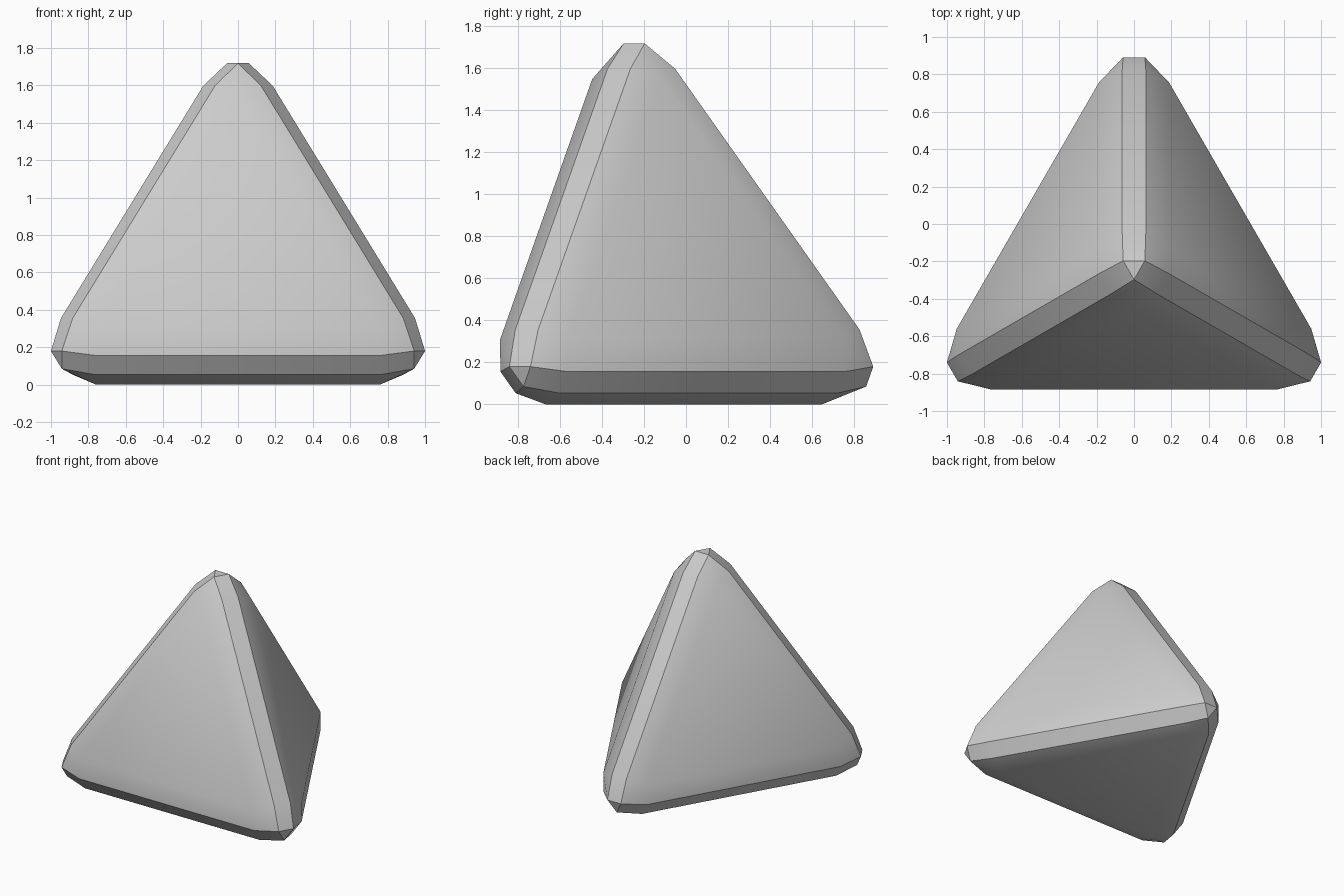
import bpy
import bmesh
import math
from itertools import combinations, permutations
from mathutils import Vector

cube = bpy.data.objects.get("Cube")
if cube:
    bpy.data.objects.remove(cube, do_unlink=True)

# Stone grey material
grey = bpy.data.materials.new("plain_grey")
grey.use_nodes = True
colour = (0.6, 0.6, 0.6, 1)
grey.diffuse_color = colour
grey.node_tree.nodes["Principled BSDF"].inputs["Base Color"].default_value = colour

# Four corner directions of a regular tetrahedron: top, back, left, right
CENTRE = Vector((0, -0.23, 0.541))
s, c = math.sqrt(8) / 3, -1 / 3
dirs = [Vector((0, 0, 1))]
for deg in (90, 210, 330):
    a = math.radians(deg)
    dirs.append(Vector((s * math.cos(a), s * math.sin(a), c)))

bm = bmesh.new()


def point(*terms):
    """Vertex at a weighted sum of corner directions."""
    return bm.verts.new(CENTRE + sum((w * dirs[i] for w, i in terms), Vector()))


# tip: corner cap, inner: flat triangle of a side; j is the corner opposite that side
tip, inner, rim = {}, {}, {}
for i, j in permutations(range(4), 2):
    tip[i, j] = point((1.154, i), (-0.071, j))
    inner[i, j] = point((0.931, i), (-0.23, j))
# rim: ends of the bevel strip running from corner i to corner k, on side j
for i, k, j in permutations(range(4), 3):
    rim[i, k, j] = point((1.082, i), (0.15, k), (-0.077, j))

# Sides: flat centre, rounded borders and rounded corners
for j in range(4):
    corners = [i for i in range(4) if i != j]
    bm.faces.new([inner[i, j] for i in corners])
    for i, k in combinations(corners, 2):
        bm.faces.new((inner[i, j], inner[k, j], rim[k, i, j], rim[i, k, j]))
    for i in corners:
        k, m = [n for n in corners if n != i]
        bm.faces.new((tip[i, j], rim[i, k, j], inner[i, j], rim[i, m, j]))

# Corner caps
for i in range(4):
    bm.faces.new([tip[i, j] for j in range(4) if j != i])

# Bevel strips along the six edges
for i, k in combinations(range(4), 2):
    m, n = [q for q in range(4) if q not in (i, k)]
    path = [(tip[i, q], rim[i, k, q], rim[k, i, q], tip[k, q]) for q in (m, n)]
    for t in range(3):
        bm.faces.new((path[0][t], path[0][t + 1], path[1][t + 1], path[1][t]))

bmesh.ops.recalc_face_normals(bm, faces=bm.faces)
mesh = bpy.data.meshes.new("bevelled_tetrahedron")
bm.to_mesh(mesh)
bm.free()
mesh.materials.append(grey)

body = bpy.data.objects.new("bevelled_tetrahedron", mesh)
bpy.context.collection.objects.link(body)
bpy.ops.object.select_all(action="DESELECT")
body.select_set(True)
bpy.context.view_layer.objects.active = body
bpy.ops.object.shade_smooth_by_angle(angle=math.radians(30))
